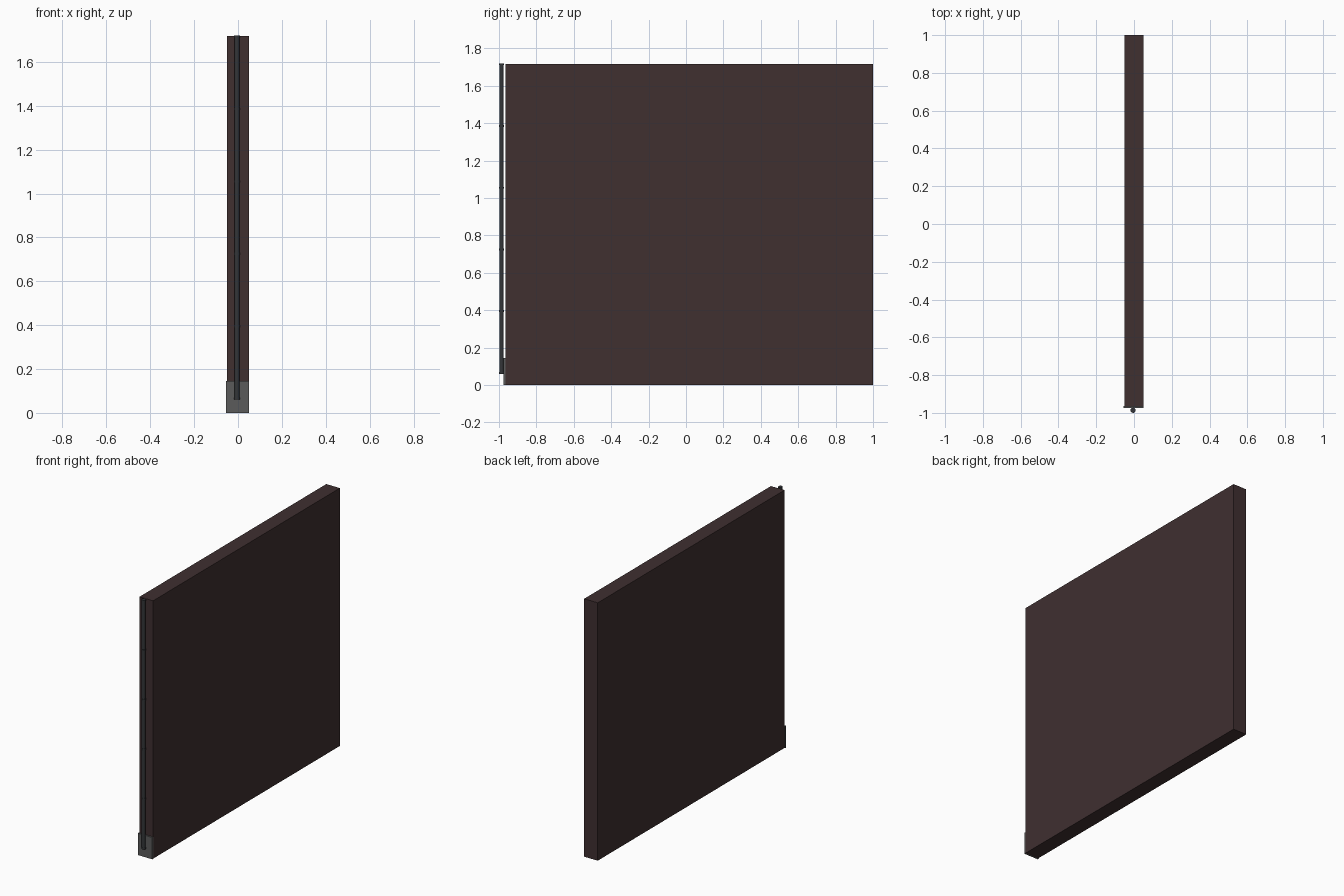
import bpy

if "Cube" in bpy.data.objects:
    bpy.data.objects.remove(bpy.data.objects["Cube"])


def material(name, rgb):
    m = bpy.data.materials.new(name)
    m.diffuse_color = (*rgb, 1)
    m.use_nodes = True
    m.node_tree.nodes["Principled BSDF"].inputs["Base Color"].default_value = m.diffuse_color
    return m


wall_mat = material("dark_brown", (0.050, 0.029, 0.030))
plate_mat = material("grey", (0.105, 0.105, 0.105))
pipe_mat = material("dark_slate", (0.033, 0.036, 0.040))


def box(name, lo, hi, mat):
    centre = [(a + b) / 2 for a, b in zip(lo, hi)]
    bpy.ops.mesh.primitive_cube_add(size=1, location=centre)
    o = bpy.context.object
    o.name = name
    o.scale = [b - a for a, b in zip(lo, hi)]
    bpy.ops.object.transform_apply(location=False, rotation=False, scale=True)
    o.data.materials.append(mat)


def cylinder(name, x, y, z0, z1, radius, mat):
    bpy.ops.mesh.primitive_cylinder_add(vertices=16, radius=radius, depth=z1 - z0,
                                        location=(x, y, (z0 + z1) / 2))
    o = bpy.context.object
    o.name = name
    o.data.materials.append(mat)
    bpy.ops.object.shade_smooth_by_angle()


# Wall slab and the foot plate on its front end
box("wall_panel", (-0.05, -0.965, 0), (0.05, 1.0, 1.717), wall_mat)
box("foot_plate", (-0.055, -0.975, 0), (0.051, -0.964, 0.145), plate_mat)

# Downpipe standing just off the front end
PX, PY = -0.005, -0.986
cylinder("downpipe", PX, PY, 0.06, 1.72, 0.0115, pipe_mat)

# Evenly spaced collars along the pipe
for i in range(6):
    z = 0.065 + i * 0.33
    cylinder("pipe_collar", PX, PY, z - 0.005, z + 0.005, 0.014, pipe_mat)
